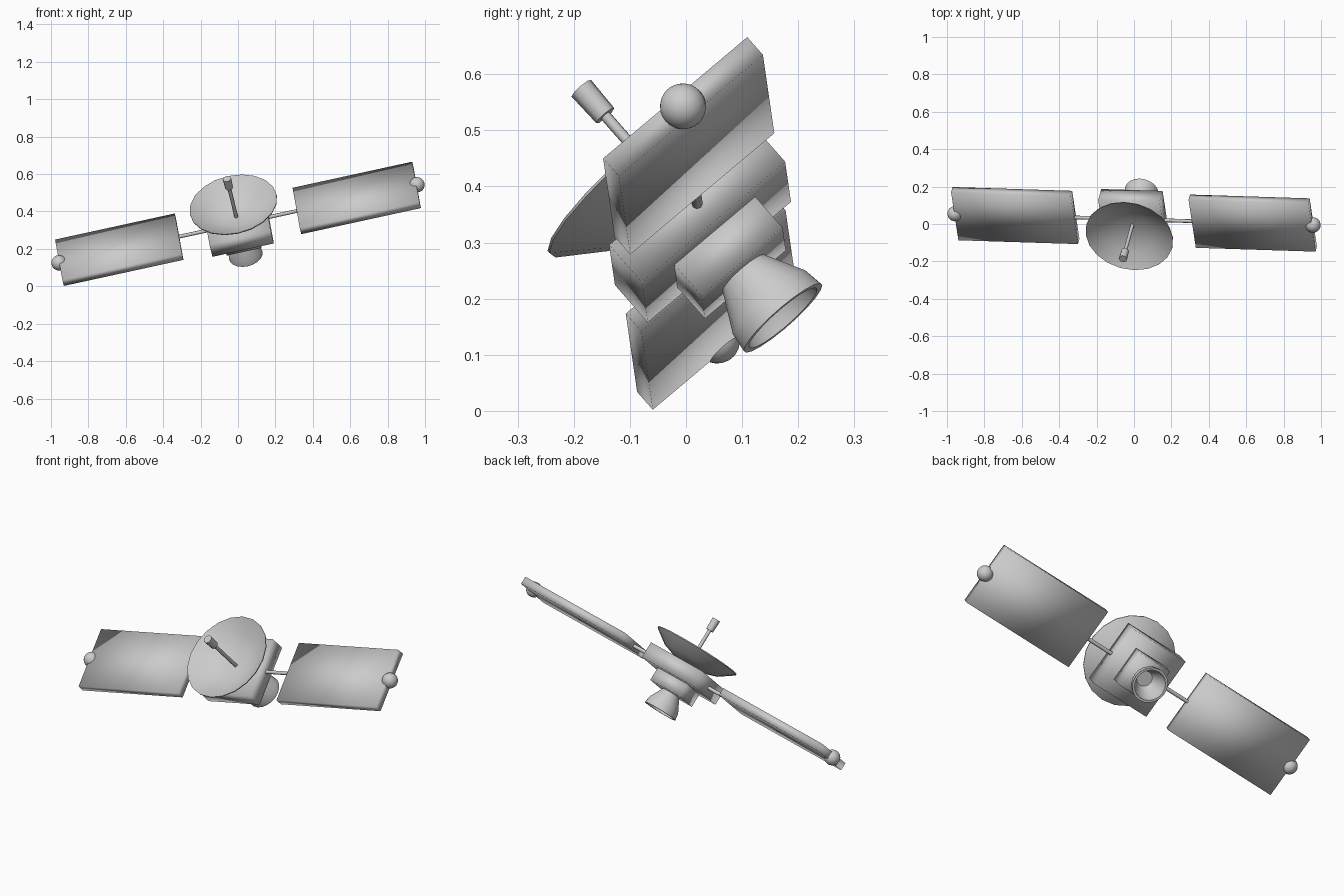
import bpy
import bmesh
import math
from mathutils import Matrix, Vector

cube = bpy.data.objects.get("Cube")
if cube:
    bpy.data.objects.remove(cube, do_unlink=True)

# Single grey finish
GREY = (0.6, 0.6, 0.6, 1.0)
mat = bpy.data.materials.new("satin grey")
mat.use_nodes = True
mat.diffuse_color = GREY
mat.node_tree.nodes["Principled BSDF"].inputs["Base Color"].default_value = GREY

# Tilted craft frame: u along the wings, v across them, n towards the dish
u = Vector((0.977, -0.031, 0.213)).normalized()
v = Vector((-0.113, 0.76, 0.64))
v = (v - u * v.dot(u)).normalized()
n = u.cross(v)
FRAME = Matrix((u, v, n)).transposed().to_4x4()
FRAME.translation = (0, 0.025, 0.334)


def finish(name, bm, sharp_angle=None):
    """Place a part in the craft frame and shade it."""
    bmesh.ops.recalc_face_normals(bm, faces=bm.faces)
    bm.transform(FRAME)
    mesh = bpy.data.meshes.new(name)
    bm.to_mesh(mesh)
    bm.free()
    mesh.materials.append(mat)
    obj = bpy.data.objects.new(name, mesh)
    bpy.context.collection.objects.link(obj)
    bpy.ops.object.select_all(action="DESELECT")
    obj.select_set(True)
    bpy.context.view_layer.objects.active = obj
    if sharp_angle:
        bpy.ops.object.shade_smooth_by_angle(angle=math.radians(sharp_angle))
    else:
        bpy.ops.object.shade_smooth()


def box(name, centre, size):
    bm = bmesh.new()
    m = Matrix.Translation(centre) @ Matrix.Diagonal((*size, 1))
    bmesh.ops.create_cube(bm, size=1, matrix=m)
    finish(name, bm)


def lathe(name, profile, sides, sharp_angle=50):
    """Spin (radius, height) points around the dish axis."""
    bm = bmesh.new()
    verts = [bm.verts.new((r, 0, h)) for r, h in profile]
    edges = [bm.edges.new(pair) for pair in zip(verts, verts[1:])]
    bmesh.ops.spin(bm, geom=verts + edges, cent=(0, 0, 0), axis=(0, 0, 1),
                   angle=math.tau, steps=sides)
    bmesh.ops.remove_doubles(bm, verts=bm.verts, dist=0.0005)
    finish(name, bm, sharp_angle)


# Body: square bus with a smaller engine block behind it
box("body", (0, 0, 0), (0.336, 0.336, 0.09))
box("engine_block", (0, 0, -0.08), (0.19, 0.19, 0.08))

# Wings: rod, panel and end ball on each side
for side, label in ((1, "left"), (-1, "right")):
    bm = bmesh.new()
    m = Matrix.Translation((side * 0.24, 0, 0)) @ Matrix.Rotation(math.pi / 2, 4, "Y")
    bmesh.ops.create_cone(bm, cap_ends=True, segments=8, radius1=0.01,
                          radius2=0.01, depth=0.2, matrix=m)
    finish(label + "_wing_rod", bm, 50)

    box(label + "_solar_panel", (side * 0.65, 0, 0), (0.655, 0.338, 0.043))

    bm = bmesh.new()
    bmesh.ops.create_uvsphere(bm, u_segments=20, v_segments=12, radius=0.041,
                              matrix=Matrix.Translation((side * 0.98, 0, 0)))
    finish(label + "_end_ball", bm)

# Dish: thin shallow bowl, outer skin then inner skin
bowl = [(0, 0.044), (0.08, 0.052), (0.16, 0.079), (0.238, 0.135)]
skin = [(r, h + 0.005) for r, h in reversed(bowl)]
lathe("dish", bowl + skin, 20)

# Antenna mast and feed
lathe("antenna_mast", [(0, 0.04), (0.01, 0.04), (0.01, 0.27), (0, 0.27)], 8)
lathe("antenna_feed", [(0, 0.26), (0.021, 0.26), (0.023, 0.326), (0, 0.326)], 8)

# Hollow flared engine nozzle
lathe("nozzle", [(0, -0.115), (0.047, -0.115), (0.087, -0.192), (0.092, -0.228),
                 (0.08, -0.228), (0.076, -0.195), (0.04, -0.13), (0, -0.13)], 20)
